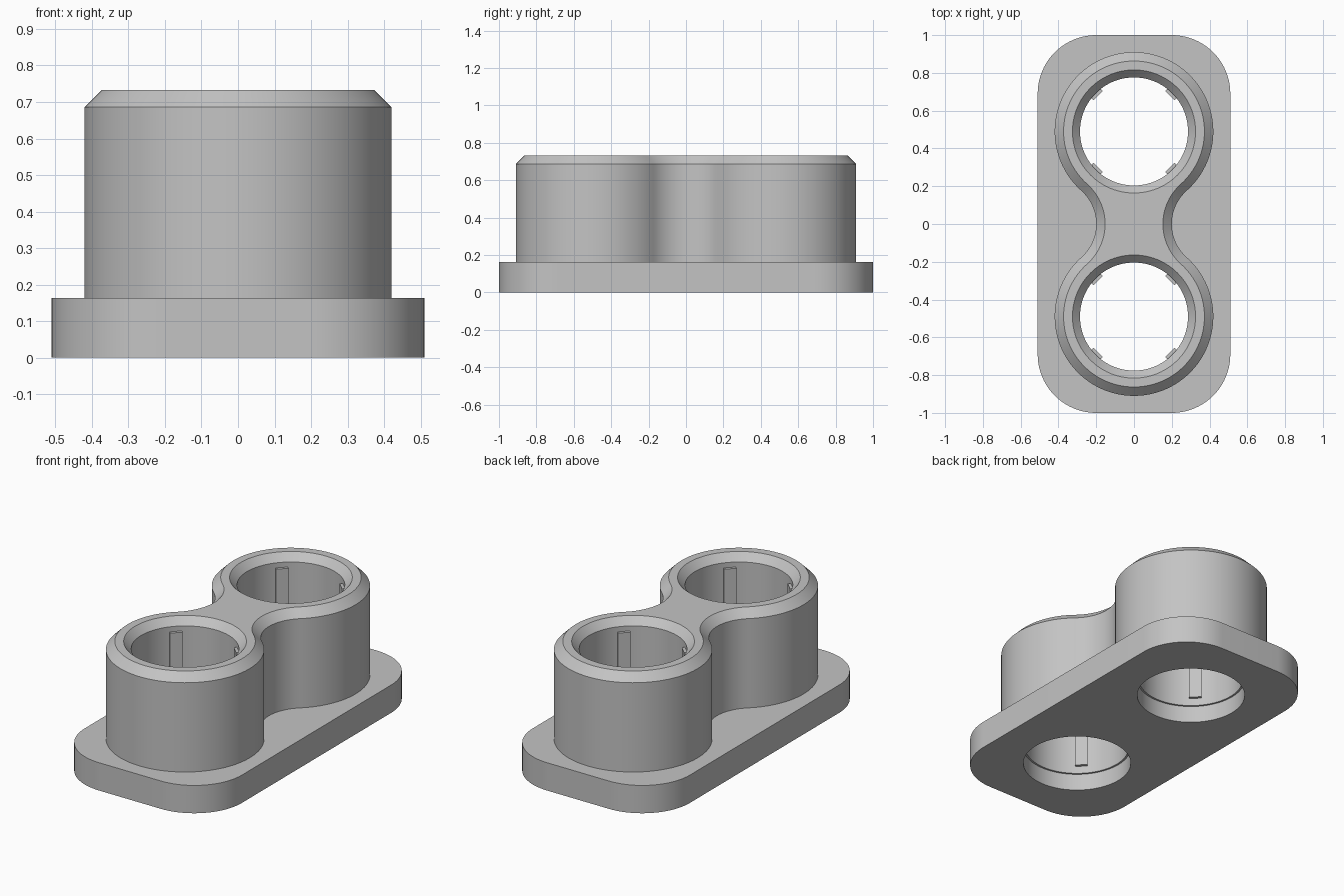
import bpy, bmesh
from math import pi, sin, cos, atan2, radians, sqrt

if "Cube" in bpy.data.objects:
    bpy.data.objects.remove(bpy.data.objects["Cube"], do_unlink=True)

grey = bpy.data.materials.new("plain_grey")
grey.use_nodes = True
grey.diffuse_color = (0.55, 0.55, 0.55, 1)
grey.node_tree.nodes["Principled BSDF"].inputs["Base Color"].default_value = grey.diffuse_color

HOLE_Y = 0.49          # socket centres at +/- this
BODY_R, NECK = 0.42, 0.20
PLATE_Z, TOP_Z, CHAMFER = 0.163, 0.733, 0.047


def arc(cx, cy, r, a0, a1, n):
    return [(cx + r * cos(a0 + (a1 - a0) * i / n),
             cy + r * sin(a0 + (a1 - a0) * i / n)) for i in range(n + 1)]


def dedupe(points):
    return [p for i, p in enumerate(points)
            if abs(p[0] - points[i - 1][0]) + abs(p[1] - points[i - 1][1]) > 1e-5]


def loft(name, layers):
    """Solid from matching outlines stacked as (outline, z)."""
    bm = bmesh.new()
    rings = [[bm.verts.new((x, y, z)) for x, y in pts] for pts, z in layers]
    n = len(rings[0])
    for low, high in zip(rings, rings[1:]):
        for i in range(n):
            j = (i + 1) % n
            bm.faces.new((low[i], low[j], high[j], high[i]))
    bm.faces.new(rings[0][::-1])
    bm.faces.new(rings[-1])
    bmesh.ops.recalc_face_normals(bm, faces=bm.faces)
    mesh = bpy.data.meshes.new(name)
    bm.to_mesh(mesh)
    bm.free()
    obj = bpy.data.objects.new(name, mesh)
    mesh.materials.append(grey)
    bpy.context.collection.objects.link(obj)
    return obj


def rounded_rectangle(hx, hy, r):
    pts = []
    for k, (sx, sy) in enumerate([(1, 1), (-1, 1), (-1, -1), (1, -1)]):
        pts += arc(sx * (hx - r), sy * (hy - r), r, k * pi / 2, (k + 1) * pi / 2, 20)
    return pts


def figure_eight(inset):
    """Two circles blended by concave arcs, offset inwards by inset."""
    fillet = (HOLE_Y**2 + NECK**2 - BODY_R**2) / (2 * (BODY_R - NECK))
    cx = NECK + fillet
    a = atan2(HOLE_Y, cx)
    r, f = BODY_R - inset, fillet + inset
    pts = arc(0, HOLE_Y, r, -a, pi + a, 72)
    pts += arc(-cx, 0, f, a, -a, 24)
    pts += arc(0, -HOLE_Y, r, pi - a, 2 * pi + a, 72)
    pts += arc(cx, 0, f, pi + a, pi - a, 24)
    return dedupe(pts)


# Base plate and twin barrel body
plate_outline = rounded_rectangle(0.51, 1.0, 0.31)
base_plate = loft("base_plate", [(plate_outline, 0), (plate_outline, PLATE_Z)])
twin_body = loft("twin_body", [(figure_eight(0), PLATE_Z),
                               (figure_eight(0), TOP_Z - CHAMFER),
                               (figure_eight(CHAMFER), TOP_Z)])

# Stepped bores with a flared mouth
bore = [(0.297, -0.1), (0.297, 0.1), (0.286, 0.1), (0.286, 0.69), (0.366, 0.776)]
for side in (-1, 1):
    cutter = loft("bore_cutter", [(arc(0, side * HOLE_Y, r, 0, 2 * pi, 96)[:-1], z)
                                  for r, z in bore])
    cutter.hide_render = True
    for part in (base_plate, twin_body):
        mod = part.modifiers.new("bore", "BOOLEAN")
        mod.operation, mod.solver, mod.object = "DIFFERENCE", "EXACT", cutter
        bpy.context.view_layer.objects.active = part
        bpy.ops.object.modifier_apply(modifier=mod.name)
    bpy.data.objects.remove(cutter, do_unlink=True)

# Four slim guide ribs inside each bore
rib_outline = [(0.269, -0.034), (0.295, -0.034), (0.295, 0.034), (0.269, 0.034)]
for side, end in ((-1, "front"), (1, "back")):
    for k in range(4):
        rib = loft(f"{end}_guide_rib_{k + 1}", [(rib_outline, 0.145), (rib_outline, 0.66)])
        rib.location.y = side * HOLE_Y
        rib.rotation_euler.z = radians(45 + 90 * k)

# Smooth round walls, crisp edges
bpy.ops.object.select_all(action="DESELECT")
for part in (base_plate, twin_body):
    part.select_set(True)
bpy.context.view_layer.objects.active = twin_body
bpy.ops.object.shade_smooth_by_angle(angle=radians(25))
